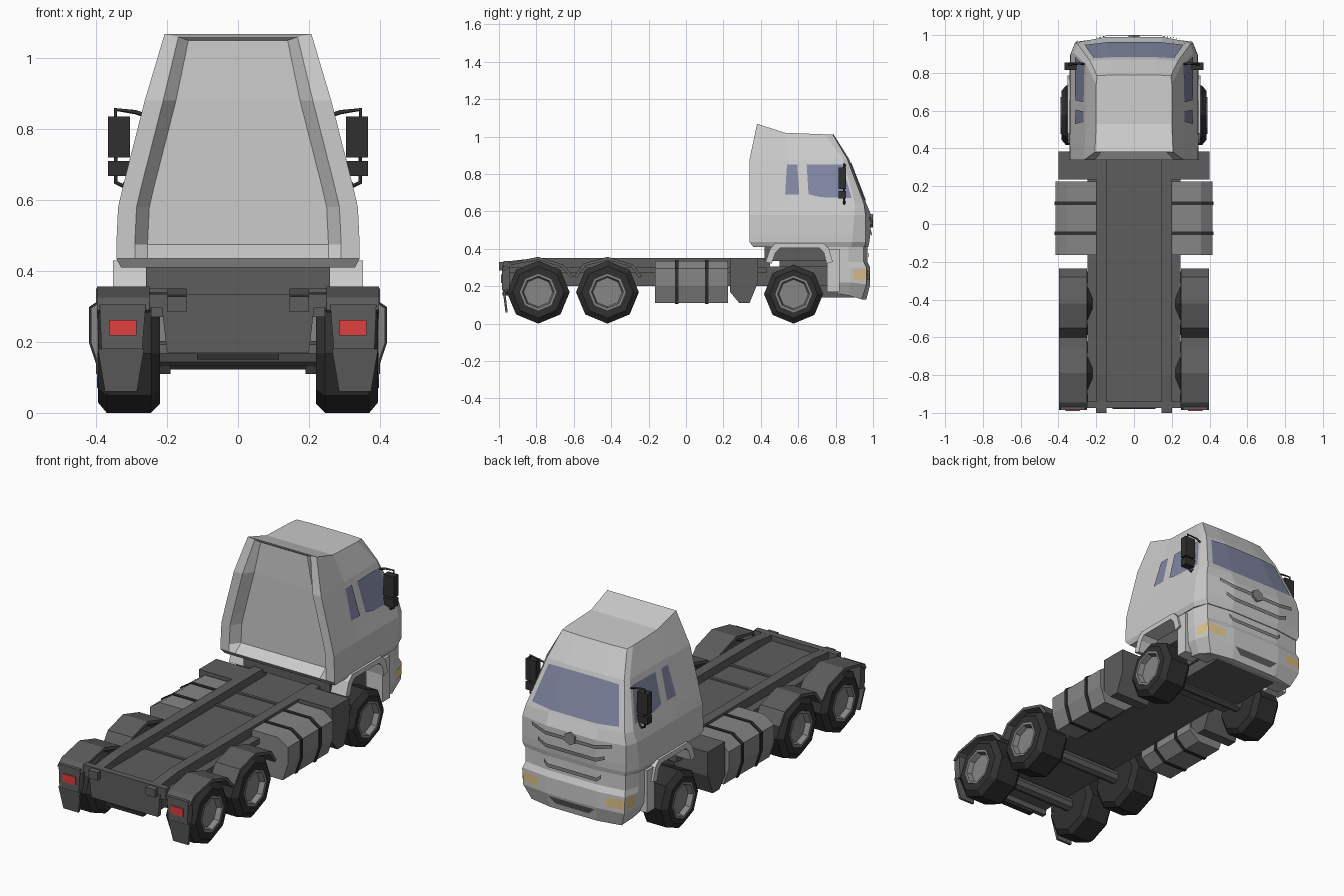
import bpy, bmesh, math
from mathutils import Vector
from mathutils.bvhtree import BVHTree

if "Cube" in bpy.data.objects:
    bpy.data.objects.remove(bpy.data.objects["Cube"])


def mat(name, r, g, b):
    m = bpy.data.materials.new(name)
    m.diffuse_color = (r, g, b, 1)
    m.use_nodes = True
    m.node_tree.nodes["Principled BSDF"].inputs["Base Color"].default_value = m.diffuse_color
    return m


DARK = mat("dark_frame", .11, .11, .11)
RUBBER = mat("rubber", .03, .03, .03)
STEEL = mat("steel", .24, .24, .24)
GLASS = mat("glass", .22, .24, .36)
RED = mat("red_lamp", .75, .05, .05)
AMBER = mat("headlamp", .75, .55, .25)


def make(name, verts, faces, m=None, mirror=False, solid=True):
    verts, faces = [tuple(v) for v in verts], [tuple(f) for f in faces]
    if mirror:
        n = len(verts)
        faces += [tuple(i + n for i in reversed(f)) for f in faces]
        verts += [(-x, y, z) for x, y, z in verts]
    me = bpy.data.meshes.new(name)
    me.from_pydata(verts, [], faces)
    if solid:
        bm = bmesh.new()
        bm.from_mesh(me)
        bmesh.ops.recalc_face_normals(bm, faces=bm.faces)
        bm.to_mesh(me)
        bm.free()
    if m:
        me.materials.append(m)
    ob = bpy.data.objects.new(name, me)
    bpy.context.collection.objects.link(ob)
    return ob


def prism(name, profile, a, b, axis='x', m=None, mirror=False):
    """Extrude a profile: (y, z) along x, or (x, z) along y."""
    place = (lambda t, p: (t, p[0], p[1])) if axis == 'x' else (lambda t, p: (p[0], t, p[1]))
    n = len(profile)
    verts = [place(a, p) for p in profile] + [place(b, p) for p in profile]
    faces = [range(n), range(2 * n - 1, n - 1, -1)]
    faces += [(i, (i + 1) % n, (i + 1) % n + n, i + n) for i in range(n)]
    return make(name, verts, faces, m, mirror)


def box(name, x, y, z, m=None, mirror=False):
    return prism(name, [(y[0], z[0]), (y[1], z[0]), (y[1], z[1]), (y[0], z[1])], x[0], x[1], 'x', m, mirror)


def loft(name, halves, m=None):
    """Stack of half rings (x > 0), mirrored to full rings, with strip caps."""
    k, verts, faces = len(halves[0]), [], []
    for h in halves:
        verts += list(h) + [(-x, y, z) for x, y, z in reversed(h)]
    n = 2 * k
    for r in range(len(halves) - 1):
        for i in range(n):
            j = (i + 1) % n
            faces.append((r * n + i, r * n + j, r * n + n + j, r * n + n + i))
    for o in (0, (len(halves) - 1) * n):
        faces += [(o + i, o + i + 1, o + n - 2 - i, o + n - 1 - i) for i in range(k - 1)]
    return make(name, verts, faces, m)


def panel(name, target, axis, lower, upper, m, mirror=False, lift=.004):
    """Quad strip between two point rows projected on a target surface."""
    me = target.data
    tree = BVHTree.FromPolygons([v.co for v in me.vertices], [tuple(p.vertices) for p in me.polygons])
    d = Vector((-1, 0, 0)) if axis == 'x' else Vector((0, -1, 0))
    verts = []
    for u, z in lower + upper:
        o = Vector((2, u, z)) if axis == 'x' else Vector((u, 2, z))
        hit, nor, _, _ = tree.ray_cast(o, d)
        if hit is None:  # grazing an edge: take the closest surface point
            hit, nor, _, _ = tree.find_nearest(o + d * (1.7 if axis == 'x' else 1.03))
        verts.append(hit + nor * (-lift if nor.dot(d) > 0 else lift))
    n = len(lower)
    quads = [(i, i + 1, n + i + 1, n + i) for i in range(n - 1)]
    if axis == 'y':
        quads = [q[::-1] for q in quads]
    return make(name, verts, quads, m, mirror, solid=False)


def band(name, path, thick, x, m=None):
    """Mudguard strip following a (y, z) path, thickened toward its base."""
    c = Vector((sum(p[0] for p in path) / len(path), min(p[1] for p in path) - .05))
    inner = [Vector(p) + (c - Vector(p)).normalized() * thick for p in path]
    return prism(name, path + [tuple(p) for p in reversed(inner)], x[0], x[1], 'x', m, True)


# Cab shell: level z, back x/y, recess depth, door-front x/y, corner x/y, nose x/y
levels = [(.41, .33, .36, 0, .33, .88, .30, .955, .15, .975),
          (.435, .343, .34, 0, .34, .89, .312, .96, .15, .98),
          (.475, .343, .34, .05, .34, .89, .312, .96, .15, .985),
          (.58, .338, .34, .05, .335, .90, .312, .96, .15, .99),
          (.64, .324, .34, .05, .317, .905, .298, .952, .15, .965),
          (.88, .263, .34, .05, .25, .84, .232, .862, .12, .872)]
rings = []
for z, xb, yb, dep, xd, yd, xc, yc, xf, yf in levels:
    rings.append([(xb - .088, yb + dep, z), (xb - .052, yb, z), (xb, yb, z),
                  (xb * .5 + xd * .5, .55, z), (xd, yd, z), (xc, yc, z), (xf, yf, z)])
# Roof ring with the raised rear air deflector
rings.append([(.14, .395, 1.05), (.168, .383, 1.06), (.207, .38, 1.068), (.2, .53, 1.02),
              (.2, .74, 1.012), (.195, .785, 1.01), (.1, .79, 1.01)])
cab = loft("cab_shell", rings)

# Bumper
bumper = loft("bumper", [[(.29, .81, .16), (.29, .87, .15), (.27, .94, .13), (.14, .965, .13)],
                         [(.32, .81, .22), (.325, .88, .22), (.305, .965, .21), (.15, .985, .21)],
                         [(.325, .81, .30), (.325, .88, .30), (.308, .965, .30), (.15, .985, .30)],
                         [(.325, .76, .33), (.325, .87, .33), (.30, .95, .33), (.15, .97, .33)],
                         [(.325, .76, .42), (.325, .87, .42), (.30, .95, .42), (.15, .97, .42)]])

# Glazing
panel("windscreen", cab, 'y', [(-.262, .665), (-.14, .655), (.14, .655), (.262, .665)],
      [(-.212, .855), (-.12, .86), (.12, .86), (.212, .855)], GLASS)
panel("door_window", cab, 'x', [(.655, .69), (.72, .675), (.885, .67)],
      [(.645, .85), (.72, .85), (.835, .85)], GLASS, True)
panel("rear_side_window", cab, 'x', [(.53, .69), (.545, .69), (.605, .69)],
      [(.54, .85), (.552, .85), (.595, .85)], GLASS, True)

# Grille bars, badge cap and lower intake
for i, (z, w) in enumerate([(.535, .24), (.465, .20), (.35, .17)]):
    ends = [(-w, .02), (-.148, 0), (.148, 0), (w, .02)]
    panel(f"grille_bar_{i}", cab if z > .42 else bumper, 'y', [(x, z + h) for x, h in ends],
          [(x, z + h + .02) for x, h in ends], STEEL, lift=.008)
hexa = [(.035 * math.sin(math.tau * i / 6), .55 + .035 * math.cos(math.tau * i / 6)) for i in range(6)]
prism("badge_cap", hexa, .975, 1.0, 'y', STEEL)
panel("lower_intake", bumper, 'y', [(-.10, .165), (.10, .165)], [(-.14, .2), (.14, .2)], DARK)

# Headlamps wrapping round the bumper corners
panel("headlamp_front", bumper, 'y', [(.21, .23), (.302, .235)], [(.20, .275), (.302, .29)], AMBER, True)
panel("headlamp_side", bumper, 'x', [(.90, .235), (.96, .235)], [(.895, .285), (.96, .29)], AMBER, True)

# Front wheel arches
band("front_wheel_arch", [(.425, .33), (.45, .40), (.48, .43), (.735, .43), (.765, .40), (.785, .33)],
     .035, (.20, .352))
box("arch_front_leg", (.24, .34), (.755, .82), (.17, .40), None, True)

# Door mirrors on bent arms
box("main_mirror", (.305, .367), (.815, .855), (.72, .835), RUBBER, True)
box("wide_mirror", (.305, .367), (.815, .855), (.668, .71), RUBBER, True)
arm = bpy.data.curves.new("mirror_arm", 'CURVE')
arm.dimensions, arm.bevel_depth, arm.bevel_resolution = '3D', .006, 0
for s in (1, -1):
    pts = [(.25, .845, .835), (.29, .85, .848), (.345, .845, .855), (.345, .845, .65), (.325, .845, .64), (.29, .85, .68)]
    sp = arm.splines.new('POLY')
    sp.points.add(len(pts) - 1)
    for p, (x, y, z) in zip(sp.points, pts):
        p.co = (s * x, y, z, 1)
arm.materials.append(RUBBER)
bpy.context.collection.objects.link(bpy.data.objects.new("mirror_arm", arm))

# Chassis: deck, flanges, raised rails, crossbars and engine block
box("chassis_deck", (-.2, .2), (-.96, .93), (.20, .305), DARK)
box("chassis_flange", (-.245, .245), (-.97, .43), (.27, .30), DARK)
prism("chassis_rail", [(-1, .285), (-1, .328), (-.8, .35), (.45, .35), (.45, .30)], .145, .2, 'x', DARK, True)
for y in (-.59, -.41, .02, .2):
    box("deck_crossbar", (-.145, .145), (y - .008, y + .008), (.30, .312), DARK)
box("rear_crossbeam", (-.25, .25), (-.975, -.94), (.295, .335), DARK)
prism("rear_plate", [(-.2, .17), (.2, .17), (.215, .30), (-.215, .30)], -.975, -.95, 'y', DARK)
box("tow_slot", (-.115, .115), (-.98, -.95), (.15, .168), RUBBER)
box("engine_block", (-.26, .26), (.42, .86), (.335, .415), DARK)
box("engine_sump", (-.19, .19), (.50, .93), (.14, .34), DARK)

# Side tanks with straps, and storage boxes ahead of them
section = [(.19, .335), (.355, .335), (.415, .295), (.415, .20), (.385, .11), (.25, .11), (.19, .16)]
prism("side_tank", section, -.165, .225, 'y', STEEL, True)
strap = [(.30 + (x - .30) * 1.05, .22 + (z - .22) * 1.04) for x, z in section]
for y in (-.05, .11):
    prism("tank_strap", strap, y - .009, y + .009, 'y', RUBBER, True)
prism("storage_box", [(.235, .35), (.385, .35), (.385, .22), (.34, .11), (.285, .11), (.235, .17)],
      .19, .40, 'x', DARK, True)


def lathe(name, prof, y, z, m):
    """Eight-sided wheel part turned about the x axis, on both sides."""
    verts = [(x, y + r * math.sin(math.tau * i / 8), z + r * math.cos(math.tau * i / 8))
             for x, r in prof for i in range(8)]
    faces = [(j * 8 + i, j * 8 + (i + 1) % 8, j * 8 + 8 + (i + 1) % 8, j * 8 + 8 + i)
             for j in range(len(prof) - 1) for i in range(8)]
    faces += [range(8), range(len(verts) - 8, len(verts))]
    make(name, verts, faces, m, True)


# Wheels and axles
for y, r, w in ((-.79, .168, .395), (-.42, .168, .395), (.575, .158, .385)):
    lathe("tyre", [(.22, .10), (.22, r - .025), (.245, r), (w - .025, r), (w, r - .03), (w, .098), (w - .03, .09)], y, r, RUBBER)
    lathe("wheel_rim", [(w - .05, .098), (w + .003, .098), (w + .003, .086), (w - .025, .078)], y, r, STEEL)
    lathe("axle", [(0, .035), (.24, .035)], y, r, DARK)

# Rear mudguards, lamp housings, lamps and flaps
band("mudguard_middle", [(-.235, .25), (-.28, .315), (-.42, .357), (-.55, .32), (-.60, .25)], .017, (.25, .398), DARK)
band("mudguard_rear", [(-.60, .25), (-.655, .315), (-.79, .357), (-.945, .325), (-.985, .29)], .017, (.25, .398), DARK)
prism("lamp_housing", [(.26, .305), (.39, .305), (.385, .18), (.27, .18)], -.985, -.945, 'y', DARK, True)
box("tail_lamp", (.286, .362), (-.99, -.98), (.218, .262), RED, True)
top = [(.265, y, .18) for y in (-.98, -.968)] + [(.395, y, .18) for y in (-.968, -.98)]
low = [(.285, y, .06) for y in (-.965, -.953)] + [(.375, y, .06) for y in (-.953, -.965)]
make("mud_flap", top + low, [(0, 1, 2, 3), (4, 5, 6, 7)] + [(i, (i + 1) % 4, (i + 1) % 4 + 4, i + 4) for i in range(4)], DARK, True)
